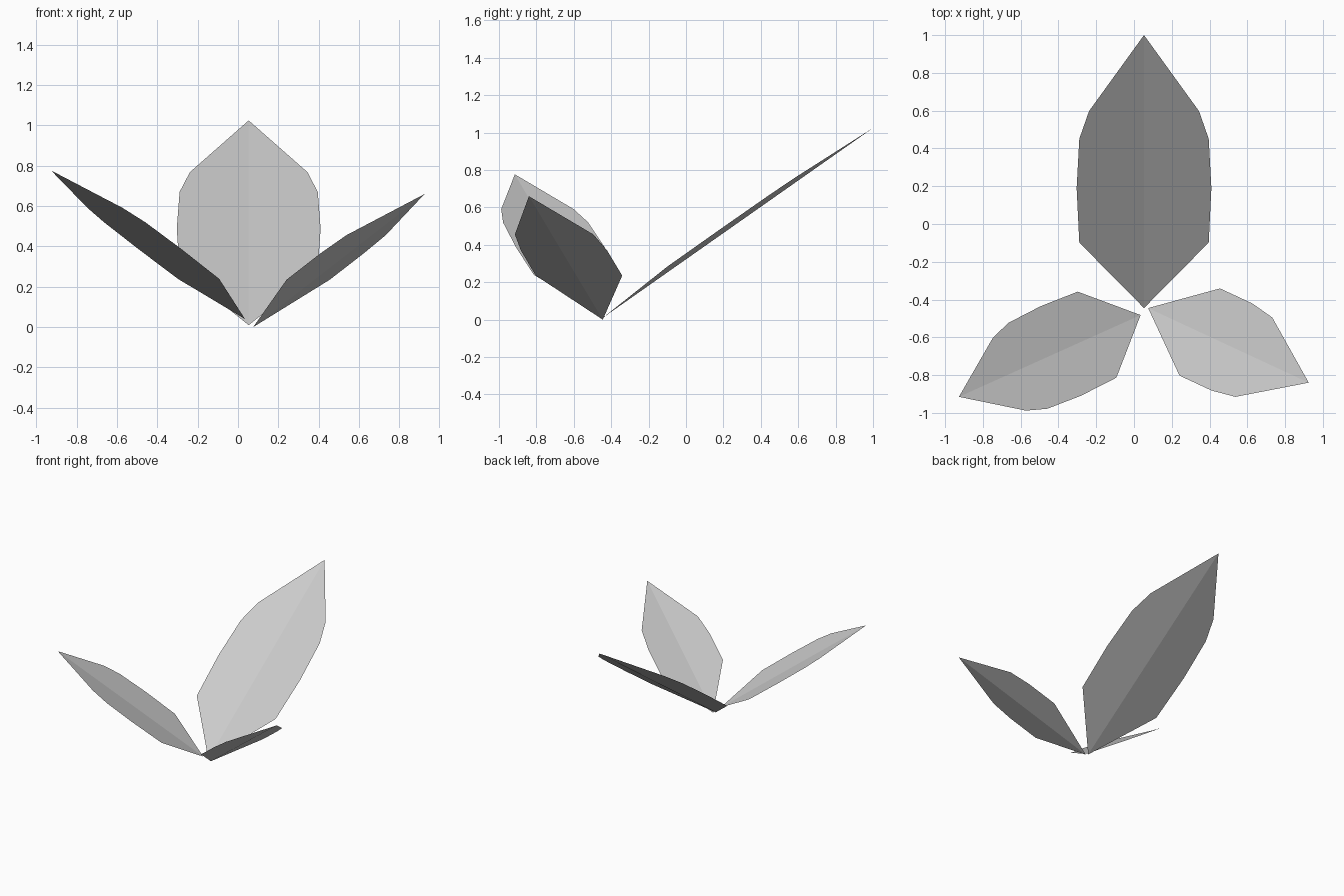
import bpy
import bmesh
from mathutils import Vector

cube = bpy.data.objects.get("Cube")
if cube:
    bpy.data.objects.remove(cube, do_unlink=True)

# One pale grey for every leaf
grey = bpy.data.materials.new("pale_grey")
grey.use_nodes = True
colour = (0.6, 0.6, 0.6, 1)
grey.diffuse_color = colour
grey.node_tree.nodes["Principled BSDF"].inputs["Base Color"].default_value = colour

FOLD = 0.075  # rise of the leaf edge per unit of half width

# Outlines: (fraction along the midrib, half width / length)
LONG = [(0.25, 0.194), (0.45, 0.202), (0.63, 0.194), (0.73, 0.165)]
BROAD = [(0.333, 0.222), (0.534, 0.222), (0.669, 0.202)]


def leaf(name, base, tip, outline):
    """Two flat halves meeting in a shallow fold along the midrib."""
    base, tip = Vector(base), Vector(tip)
    rib = tip - base
    side = rib.cross(Vector((0, 0, 1))).normalized()
    up = side.cross(rib).normalized()
    bm = bmesh.new()
    root, point = bm.verts.new(base), bm.verts.new(tip)
    for sign in (1, -1):
        edge = [bm.verts.new(base + rib * t
                             + (side * sign + up * FOLD) * w * rib.length)
                for t, w in outline]
        loop = [root] + edge + [point]
        bm.faces.new(loop if sign > 0 else loop[::-1])
    mesh = bpy.data.meshes.new(name)
    bm.to_mesh(mesh)
    bm.free()
    mesh.materials.append(grey)
    obj = bpy.data.objects.new(name, mesh)
    bpy.context.collection.objects.link(obj)


leaf("back_leaf", (0.053, -0.445, 0.01), (0.053, 1.0, 1.025), LONG)
leaf("right_leaf", (0.035, -0.482, 0.04), (-0.927, -0.915, 0.777), LONG)
leaf("left_leaf", (0.075, -0.445, 0.0), (0.925, -0.84, 0.66), BROAD)
